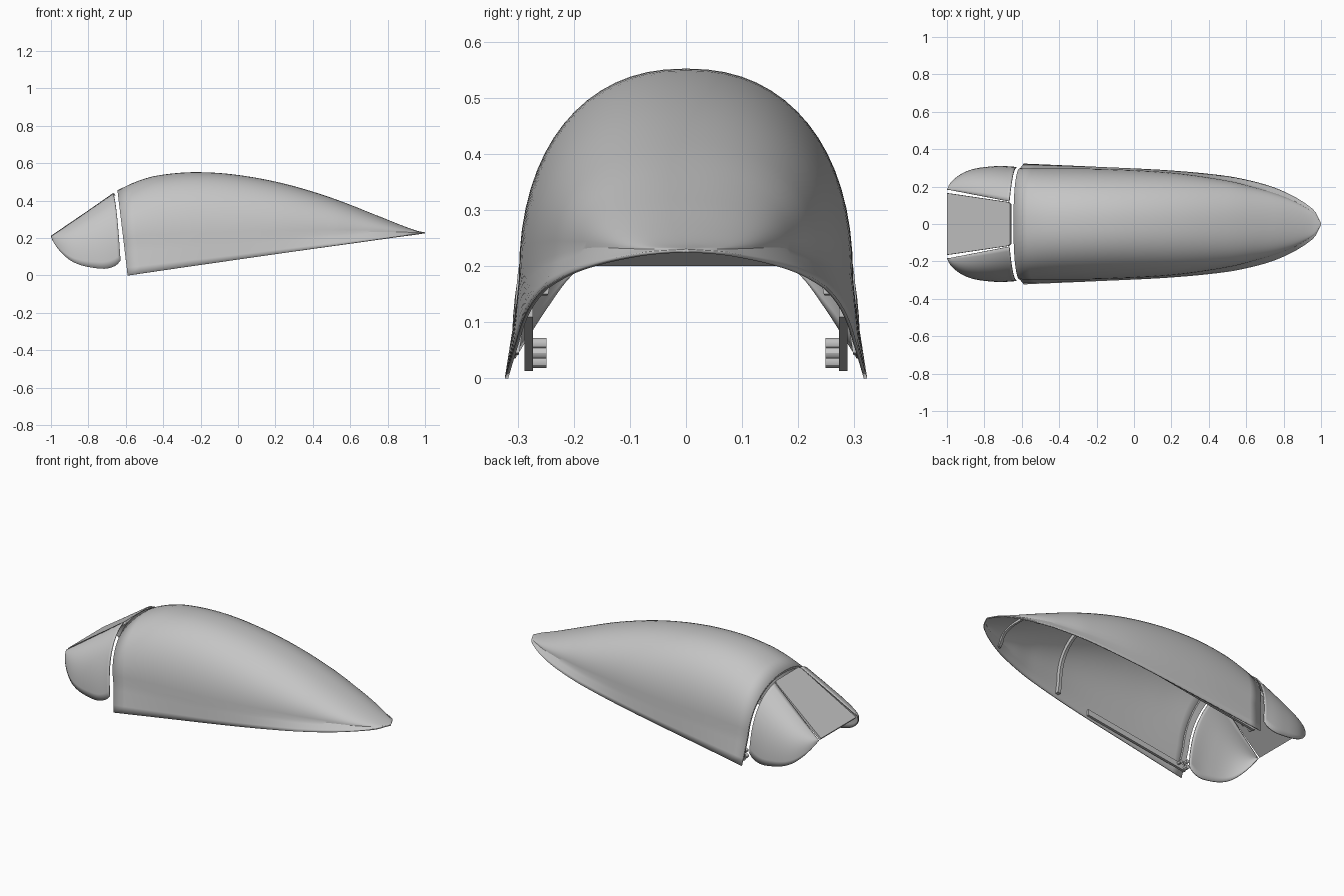
import bpy, bmesh, math
from mathutils import Vector

if "Cube" in bpy.data.objects:
    bpy.data.objects.remove(bpy.data.objects["Cube"])

grey = bpy.data.materials.new("light_grey")
grey.diffuse_color = (0.56, 0.56, 0.56, 1)
grey.use_nodes = True
grey.node_tree.nodes["Principled BSDF"].inputs["Base Color"].default_value = grey.diffuse_color


def curve(table, x):
    """Smooth interpolation through (x, value) points."""
    n = len(table)
    x = min(max(x, table[0][0]), table[-1][0])
    i = max(k for k in range(n - 1) if table[k][0] <= x)

    def slope(k):
        a, b = table[max(k - 1, 0)], table[min(k + 1, n - 1)]
        return (b[1] - a[1]) / (b[0] - a[0])
    (x0, y0), (x1, y1) = table[i], table[i + 1]
    h = x1 - x0
    t = (x - x0) / h
    return ((2*t**3 - 3*t**2 + 1) * y0 + (t**3 - 2*t**2 + t) * h * slope(i)
            + (3*t**2 - 2*t**3) * y1 + (t**3 - t**2) * h * slope(i + 1))


def grid(name, rows, closed=False, thick=0, mirror=False, angle=30):
    """Skin rows of points; closed rows become a capped tube."""
    bm = bmesh.new()
    vs = [[bm.verts.new(p) for p in r] for r in rows]
    m = len(rows[0])
    for a, b in zip(vs, vs[1:]):
        for j in range(m if closed else m - 1):
            k = (j + 1) % m
            bm.faces.new((a[j], b[j], b[k], a[k]))
    if closed:
        bm.faces.new(vs[0])
        bm.faces.new(vs[-1])
        bmesh.ops.recalc_face_normals(bm, faces=bm.faces)
    me = bpy.data.meshes.new(name)
    bm.to_mesh(me)
    bm.free()
    ob = bpy.data.objects.new(name, me)
    bpy.context.collection.objects.link(ob)
    me.materials.append(grey)
    if thick:
        s = ob.modifiers.new("thickness", 'SOLIDIFY')
        s.thickness, s.offset = thick, -1
    if mirror:
        mm = ob.modifiers.new("mirror", 'MIRROR')
        mm.use_axis = (False, True, False)
    bpy.ops.object.select_all(action='DESELECT')
    ob.select_set(True)
    bpy.context.view_layer.objects.active = ob
    bpy.ops.object.shade_smooth_by_angle(angle=math.radians(angle))
    return ob


# canopy outlines along x: roof height, shoulder height, shoulder and rim half widths
ROOF = [(-.59, .455), (-.5, .5), (-.4, .533), (-.22, .552), (0, .537), (.25, .49),
        (.5, .415), (.75, .318), (.87, .27), (.95, .241), (1, .23)]
SHOULDER = [(-.59, .165), (-.3, .178), (0, .19), (.4, .215), (.6, .225), (.75, .233),
            (.9, .231), (1, .23)]
WIDTH = [(-.59, .297), (-.2, .296), (.2, .275), (.5, .232), (.65, .195), (.75, .165),
         (.85, .125), (.93, .08), (.97, .05), (1, .002)]
RIM = [(-.59, .323), (-.2, .306), (.2, .286), (.5, .256), (.65, .225), (.75, .195),
       (.85, .15), (.93, .1), (.97, .063), (1, .004)]


def rim_z(x):
    return .23 * (x + .59) / 1.59


def section(x, inset=0):
    """Cross-section of the canopy, rim to rim, raked at the front."""
    zt, zm, w, wb = (curve(c, x) for c in (ROOF, SHOULDER, WIDTH, RIM))
    zb = rim_z(x)
    half = [(wb + (w - wb) * t / 4, zb + (zm - zb) * t / 4) for t in range(4)]
    e = 2 / (2.25 if x < .6 else 2.25 - (x - .6) * .8)
    for k in range(17):
        a = math.pi / 2 * k / 16
        half.append((w * max(math.cos(a), 0)**e,
                     zm + (zt - zm) * max(math.sin(a), 0)**e))
    half[-1] = (0, zt)
    pts = [(-y, z) for y, z in half] + half[-2::-1]
    rake = .12 * min(max((-.1 - x) / .49, 0), 1)
    out = []
    for y, z in pts:
        if inset:
            d = Vector((-y, max(zm, zb) - z))
            if z < zm:
                d.y = 0
            if d.length > 1e-6:
                d.normalize()
            y, z = y + d.x * inset, z + d.y * inset
        out.append((x - rake * z, y, z))
    return out


# canopy shell
N = 64
stations = [-.59 + 1.59 * math.sin(math.pi / 2 * (i / N))**.85 if i else -.59
            for i in range(N + 1)]
grid("canopy_shell", [section(x) for x in stations], thick=.006)


# frame arches inside the canopy
def arch(name, x0, x1, depth, skip):
    loops = [section(x0, .004), section(x1, .004),
             section(x1, depth), section(x0, depth)]
    grid(name, list(zip(*[l[skip:len(l) - skip] for l in loops])), closed=True)


arch("front_arch", -.587, -.555, .018, 1)
arch("middle_arch", .29, .31, .028, 1)
arch("rear_arch", .77, .79, .02, 1)


# locking rails along the lower sides
def rail_row(x):
    z = rim_z(x)
    return [(x, y, z + dz) for y, dz in ((.273, .012), (.288, .012), (.288, .045), (.273, .045))]


grid("side_rail", [rail_row(-.58), rail_row(.08)], closed=True, mirror=True)


# locking hook pins at the front of the rails
def pin(name, x, z, r):
    rows = [[(x + r * math.cos(a * math.pi / 6), y, z + r * math.sin(a * math.pi / 6))
             for a in range(12)] for y in (.249, .275)]
    grid(name, rows, closed=True, mirror=True)


pin("lower_pin", -.575, .03, .012)
pin("upper_pin", -.575, .062, .01)
pin("second_pin", -.53, .045, .01)

# flat windscreen panel
panel = [(-1, -.165, .212), (-.675, -.117, .433), (-.663, -.107, .441),
         (-.663, .107, .441), (-.675, .117, .433), (-1, .165, .212)]
grid("windscreen_panel", [panel, [(x + .008, y, z - .012) for x, y, z in panel]], closed=True)

# curved windscreen side panels
LOW_Y = [(-1, .183), (-.985, .215), (-.95, .25), (-.9, .28), (-.84, .298), (-.76, .308),
         (-.7, .31), (-.628, .305)]
LOW_Z = [(-1, .205), (-.985, .175), (-.95, .128), (-.9, .083), (-.84, .055), (-.76, .039),
         (-.7, .037), (-.65, .055), (-.628, .08)]
rows = []
for i in range(33):
    u = (i / 32)**1.3
    x = -1 + .372 * u
    low = Vector((x, curve(LOW_Y, x), curve(LOW_Z, x)))
    top = Vector((-.997 + .329 * u, .184 - .062 * u, .211 + .229 * u))
    mid = Vector(((low.x + top.x) / 2, low.y + .005 * u, top.z - .06 * u))
    rows.append([top * (1 - t)**2 + mid * 2 * t * (1 - t) + low * t * t
                 for t in (j / 16 for j in range(17))])
grid("windscreen_side", rows, thick=.006, mirror=True)
